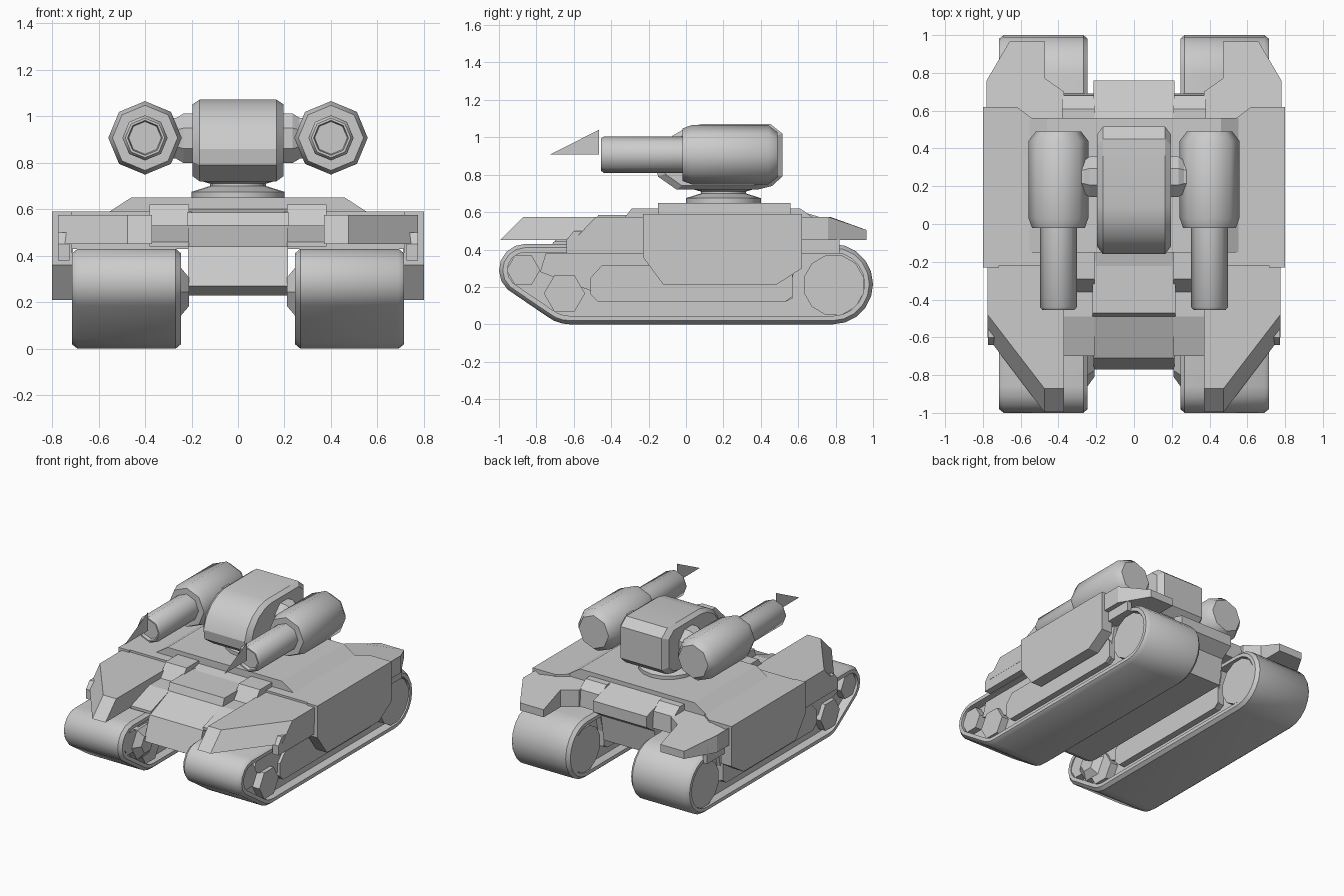
import bpy, bmesh
from math import sin, cos, pi, radians

if "Cube" in bpy.data.objects:
    bpy.data.objects.remove(bpy.data.objects["Cube"])


def loft(name, rings, mirror=False, loop=False, smooth=0):
    """Skin a list of equal-length rings of 3D points; cap the ends or close the loop."""
    bm = bmesh.new()
    vs = [[bm.verts.new(p) for p in r] for r in rings]
    n = len(rings[0])
    pairs = list(zip(vs, vs[1:])) + ([(vs[-1], vs[0])] if loop else [])
    for a, b in pairs:
        for i in range(n):
            j = (i + 1) % n
            bm.faces.new((a[i], a[j], b[j], b[i]))
    if not loop:
        bm.faces.new(vs[0])
        bm.faces.new(vs[-1])
    bmesh.ops.recalc_face_normals(bm, faces=bm.faces)
    return finish(name, bm, mirror, smooth)


def finish(name, bm, mirror, smooth=0):
    me = bpy.data.meshes.new(name)
    bm.to_mesh(me)
    bm.free()
    ob = bpy.data.objects.new(name, me)
    bpy.context.collection.objects.link(ob)
    if smooth:
        bpy.ops.object.select_all(action='DESELECT')
        ob.select_set(True)
        bpy.context.view_layer.objects.active = ob
        bpy.ops.object.shade_smooth_by_angle(angle=radians(smooth))
    if mirror:
        ob.modifiers.new("mirror", 'MIRROR').use_mirror_merge = False
    return ob


def at_x(pts, x):
    return [(x, y, z) for y, z in pts]


def side(name, pts, x0, x1, mirror=True):
    """Side profile (y, z) extruded along x."""
    return loft(name, [at_x(pts, x0), at_x(pts, x1)], mirror)


def plan(name, levels, mirror=True):
    """Plan outlines (x, y) stacked at heights z."""
    return loft(name, [[(x, y, z) for x, y in pts] for z, pts in levels], mirror)


def arc(cy, cz, r, a0, a1, n):
    return [(cy + r * cos(radians(a0 + (a1 - a0) * i / n)),
             cz + r * sin(radians(a0 + (a1 - a0) * i / n))) for i in range(n + 1)]


def ngon(cy, cz, r, n, turn=0):
    return arc(cy, cz, r, turn, turn + 360, n)[:-1]


# Track belts: outline follows idler, road wheel and drive wheel
def track(t):
    return (arc(-.86, .29, .14 - t, 90, 228, 6) + arc(-.62, .2, .2 - t, 232, 270, 3)
            + arc(.785, .215, .215 - t, 270, 450, 10))


loft("track_belt", [at_x(track(t), x) for t, x in
     ((.045, .245), (.02, .245), (0, .268), (0, .69), (.02, .715), (.045, .715))],
     mirror=True, loop=True, smooth=40)
side("track_core", track(.04), .31, .65)

# Running gear inside the belts
side("track_side_plate", [(-.78, .28), (-.75, .38), (.6, .38), (.57, .25), (.57, .14),
                          (.53, .12), (-.47, .12), (-.51, .18)], .27, .675)
side("track_rail", [(-.51, .25), (-.45, .315), (.53, .315), (.57, .27), (.57, .15),
                    (.53, .12), (-.47, .12), (-.51, .16)], .262, .695)
side("front_idler", ngon(-.87, .29, .09, 6), .25, .7)
side("road_wheel", ngon(-.65, .165, .11, 6), .25, .705)
side("drive_wheel", ngon(.79, .21, .165, 12, 15), .25, .705)
loft("inner_hub", [at_x(ngon(-.74, .245, r, 6), x) for r, x in ((.07, .21), (.125, .25), (.125, .3))], True)

# Central hull with sloped nose and stepped tail
hull = [(-.15, .60), (-.49, .53), (-.71, .44), (-.77, .27), (-.70, .23), (.64, .23),
        (.67, .42), (.76, .48), (.76, .56), (.56, .62)]
side("hull", hull, -.215, .215, mirror=False)
plan("nose_cover", [(.50, [(-.22, -.5), (.22, -.5), (.22, 0), (-.22, 0)]),
                    (.585, [(-.22, -.47), (.22, -.47), (.22, 0), (-.22, 0)])], False)

# Shoulder blocks between hull and fenders
side("front_shoulder", [(-.1, .62), (-.29, .62), (-.36, .53), (-.49, .53), (-.70, .46),
                        (-.70, .44), (-.1, .44)], .21, .38)
side("rear_shoulder", [(.5, .62), (.61, .62), (.68, .57), (.69, .45), (.5, .45)], .21, .38)

# Raised deck
deck = [(-.56, .585), (-.46, .65), (.46, .65), (.56, .585)]
loft("deck", [[(x, y, z) for x, z in deck] for y in (-.15, .56)])

# Side armour and the slab it hangs from
side("side_armour", [(-.23, .59), (-.23, .36), (-.12, .21), (.48, .21), (.62, .30), (.62, .59)], .715, .8)
body = [(.2, -.22), (.8, -.22), (.8, .62), (.62, .62), (.54, .56), (.2, .56)]
plan("body_slab", [(.43, body), (.59, body)])

# Front fenders
plan("front_fender", [
    (.45, [(.37, -.2), (.37, -.995), (.475, -.995), (.775, -.6), (.775, -.2)]),
    (.575, [(.37, -.2), (.37, -.87), (.475, -.87), (.775, -.48), (.775, -.2)])])
side("front_skirt", [(-.2, .5), (-.6, .5), (-.64, .45), (-.64, .38), (-.2, .38)], .725, .774)

# Rear fenders with a drooping tip
rear = [(.37, .5), (.37, .7), (.47, .77), (.47, .965), (.66, .965), (.78, .76), (.78, .5)]
loft("rear_fender", [[(x, y, .45) for x, y in rear],
                     [(x, y, .575 - max(0, y - .77) * .36) for x, y in rear]], True)
side("rear_skirt", [(.6, .5), (.82, .5), (.82, .38), (.6, .38)], .71, .745)

# Turret ring
def disc(r, z, n=16):
    return [(r * cos(2 * pi * i / n), .2 + r * sin(2 * pi * i / n), z) for i in range(n)]


loft("turret_ring", [disc(r, z) for r, z in
     ((.2, .64), (.2, .675), (.12, .70), (.12, .71), (.155, .72), (.155, .74))], smooth=30)

# Turret head: rounded front, bevelled sides
head = [(.38, .72), (-.05, .72), (-.15, .79), (-.16, .86), (-.13, .94), (-.07, 1.01),
        (.01, 1.055), (.09, 1.072), (.45, 1.072), (.515, 1.02), (.515, .79), (.46, .74)]


def inset(pts, s):
    return [(.18 + (y - .18) * s, .9 + (z - .9) * s) for y, z in pts]


loft("turret_head", [at_x(inset(head, s), x) for s, x in
     ((.88, -.195), (1, -.165), (1, .165), (.88, .195))], smooth=28)

# Gun arms
loft("gun_arm", [at_x(ngon(.25, .905, r, 8, 22.5), x) for r, x in
     ((.115, .17), (.115, .235), (.095, .265), (.095, .31))], True)


# Octagonal guns turned about y
def gun_ring(r, y):
    return [(.4 + x, y, .907 + z) for x, z in ngon(0, 0, r, 8)]


loft("gun_body", [gun_ring(r, y) for r, y in
     ((.115, -.02), (.14, -.02), (.158, .03), (.158, .44), (.12, .49))], True, smooth=46)
loft("gun_barrel", [gun_ring(r, y) for r, y in
     ((.07, -.43), (.075, -.455), (.085, -.455), (.097, -.44), (.097, 0))], True, smooth=46)

# Flat triangular muzzle blades
bm = bmesh.new()
bm.faces.new([bm.verts.new((.4, y, z)) for y, z in ((-.73, .907), (-.465, .907), (-.465, 1.04))])
finish("muzzle_blade", bm, True)
